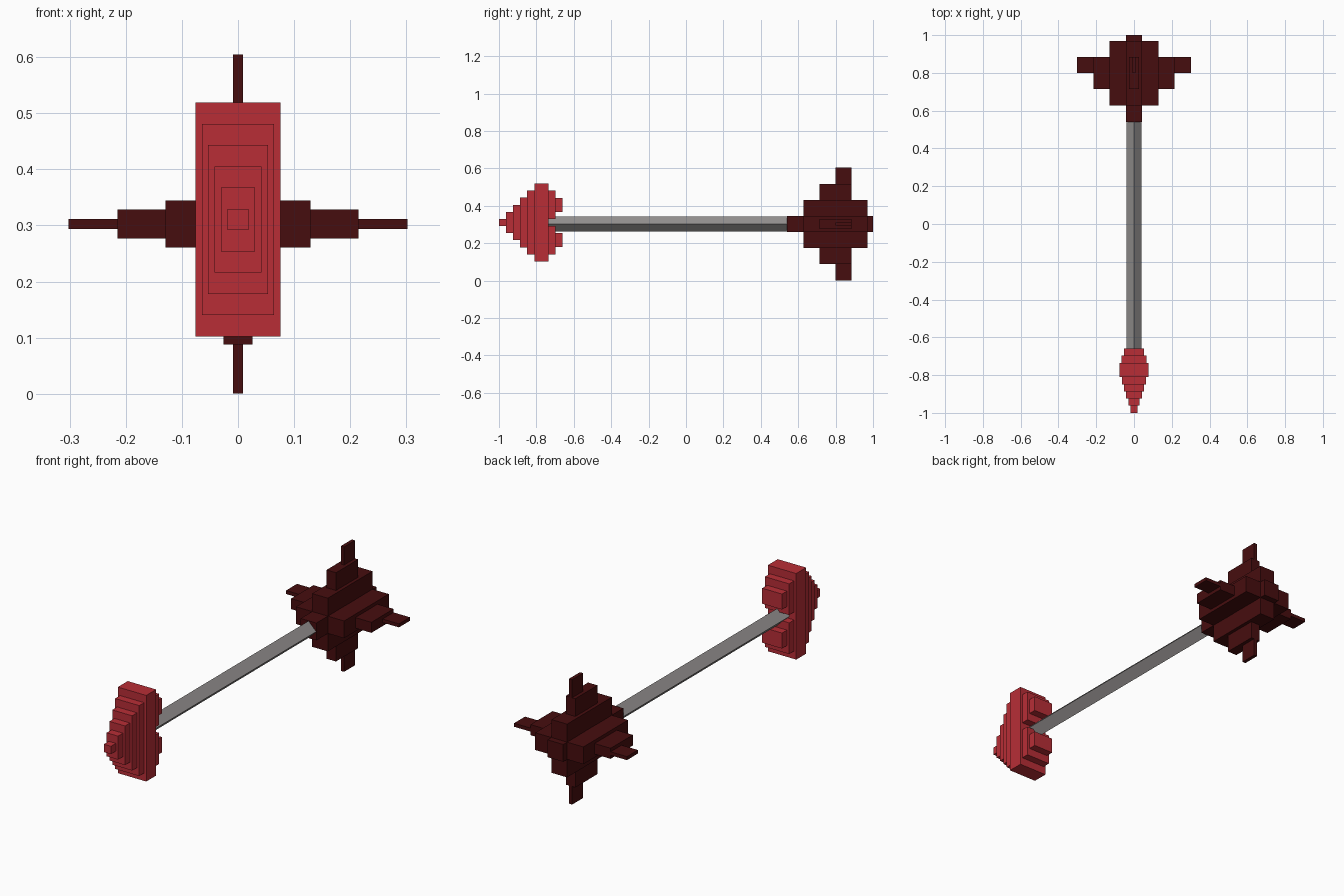
import bpy, bmesh, math
from mathutils import Matrix

cube = bpy.data.objects.get("Cube")
if cube:
    bpy.data.objects.remove(cube, do_unlink=True)


def material(name, rgb):
    m = bpy.data.materials.new(name)
    m.use_nodes = True
    m.diffuse_color = (*rgb, 1)
    m.node_tree.nodes["Principled BSDF"].inputs["Base Color"].default_value = (*rgb, 1)
    return m


RED = material("bright red", (0.48, 0.027, 0.037))
DARK = material("dark maroon", (0.062, 0.004, 0.0045))
GREY = material("shaft grey", (0.30, 0.285, 0.28))


def boxes(name, mat, blocks):
    """One object from blocks given as (half x, y0, y1, z0, z1)."""
    bm = bmesh.new()
    for hx, y0, y1, z0, z1 in blocks:
        mtx = (Matrix.Translation((0, (y0 + y1) / 2, (z0 + z1) / 2))
               @ Matrix.Diagonal((2 * hx, y1 - y0, z1 - z0, 1)))
        bmesh.ops.create_cube(bm, size=1, matrix=mtx)
    return finish(name, mat, bm)


def finish(name, mat, bm):
    me = bpy.data.meshes.new(name)
    bm.to_mesh(me)
    bm.free()
    me.materials.append(mat)
    ob = bpy.data.objects.new(name, me)
    bpy.context.collection.objects.link(ob)
    return ob


HEAD_Z, AXIS_Z = 0.3105, 0.3025
STEP = 0.0378

# Stepped pyramid head, widening towards its thick rear slab
head = []
for i in range(6):
    hx, hz = 0.019 + 0.0114 * i, 0.019 + 0.0379 * i
    y0 = -1 + STEP * i
    y1 = y0 + STEP * (2 if i == 5 else 1)
    head.append((hx, y0, y1, HEAD_Z - hz, HEAD_Z + hz))
boxes("stepped_head", RED, head)

# Stepped barbs behind the slab, above and below the shaft
for name, s in (("upper_barb", 1), ("lower_barb", -1)):
    barb = []
    for hx, y0, inner, outer in ((0.065, -0.735, 0.019, 0.170),
                                 (0.053, -0.697, 0.057, 0.132)):
        z0, z1 = sorted((HEAD_Z + s * inner, HEAD_Z + s * outer))
        barb.append((hx, y0, y0 + STEP, z0, z1))
    boxes(name, RED, barb)

# Square shaft standing on edge
bm = bmesh.new()
bmesh.ops.create_cone(bm, cap_ends=True, segments=4, radius1=0.041, radius2=0.041, depth=1.30,
                      matrix=Matrix.Translation((0, -0.09, AXIS_Z)) @ Matrix.Rotation(math.pi / 2, 4, 'X'))
# put the four corners exactly on the vertical and horizontal axes
if all(abs(v.co.x) > 0.01 for v in bm.verts):
    bmesh.ops.rotate(bm, verts=bm.verts, cent=(0, 0, AXIS_Z),
                     matrix=Matrix.Rotation(math.pi / 4, 3, 'Y'))
finish("shaft", GREY, bm)

# Tail core and four stepped fins: (thickness, reach, y0, y1)
boxes("tail_core", DARK, [(0.042, 0.54, 1.0, AXIS_Z - 0.042, AXIS_Z + 0.042)])
tiers = ((0.0418, 0.129, 0.628, 0.970), (0.0255, 0.215, 0.714, 0.884), (0.0085, 0.3025, 0.80, 0.884))
boxes("vertical_fins", DARK,
      [(t, y0, y1, AXIS_Z - r, AXIS_Z + r) for t, r, y0, y1 in tiers])
boxes("side_fins", DARK,
      [(r, y0, y1, AXIS_Z - t, AXIS_Z + t) for t, r, y0, y1 in tiers])
